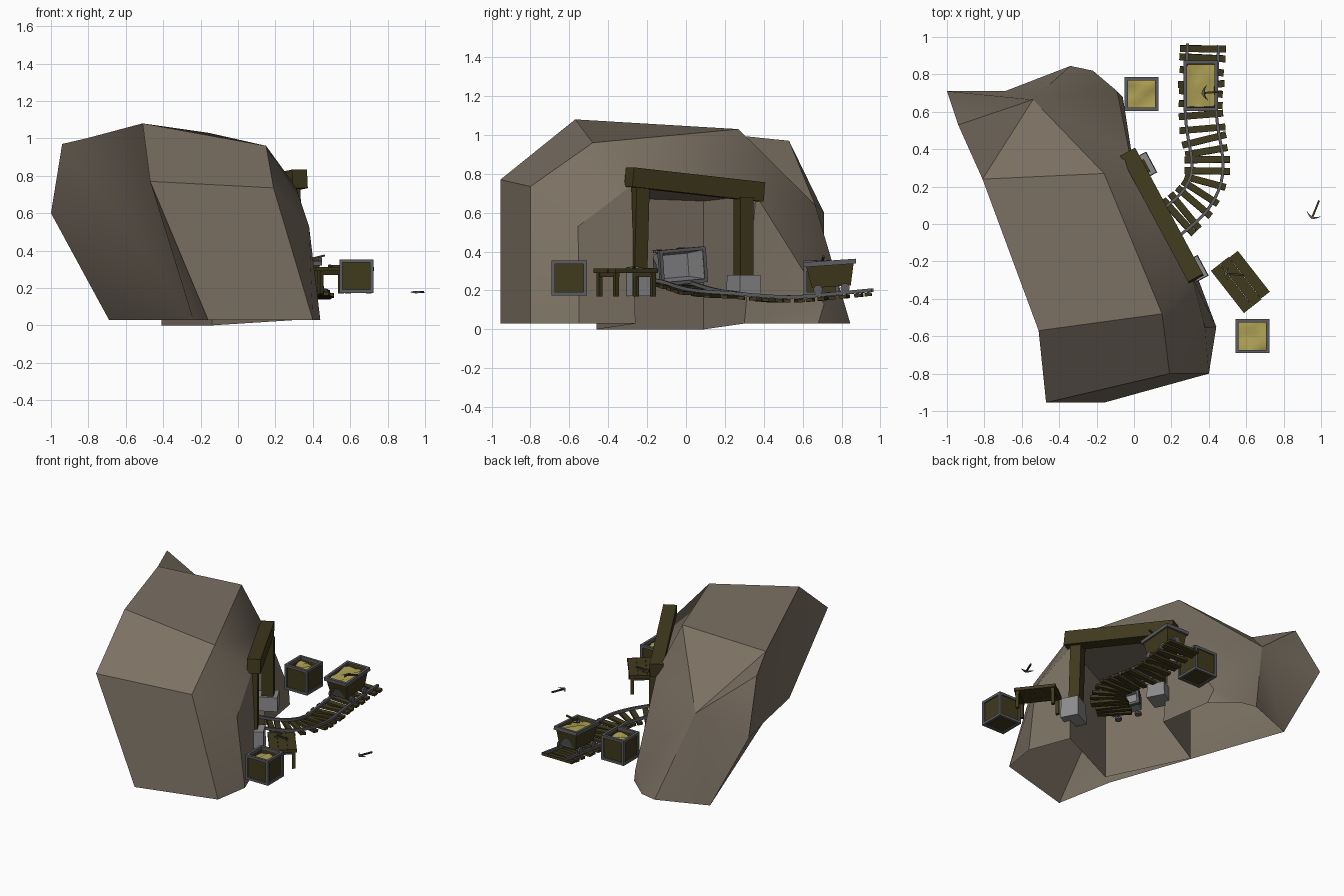
import bpy, bmesh, math, random
from mathutils import Vector, Matrix

if "Cube" in bpy.data.objects:
    bpy.data.objects.remove(bpy.data.objects["Cube"])

random.seed(4)


def material(name, rgb):
    m = bpy.data.materials.new(name)
    m.diffuse_color = (*rgb, 1)
    m.use_nodes = True
    m.node_tree.nodes["Principled BSDF"].inputs["Base Color"].default_value = m.diffuse_color
    return m


ROCK = material("rock", (0.20, 0.165, 0.125))
WOOD = material("wood", (0.05, 0.041, 0.012))
GOLD = material("gold", (0.42, 0.35, 0.09))
IRON = material("iron", (0.11, 0.11, 0.12))
STONE = material("stone", (0.26, 0.26, 0.27))


def finish(name, bm, mat, M=Matrix()):
    bmesh.ops.recalc_face_normals(bm, faces=bm.faces)
    me = bpy.data.meshes.new(name)
    bm.to_mesh(me)
    bm.free()
    ob = bpy.data.objects.new(name, me)
    bpy.context.collection.objects.link(ob)
    me.materials.append(mat)
    ob.matrix_world = M
    return ob


def box(name, size, loc, mat, M=Matrix(), taper=1.0, open_top=False):
    bm = bmesh.new()
    bmesh.ops.create_cube(bm, size=1)
    for v in bm.verts:
        k = taper if v.co.z < 0 else 1
        v.co = Vector((v.co.x * size[0] * k, v.co.y * size[1] * k, v.co.z * size[2])) + Vector(loc)
    if open_top:
        bmesh.ops.delete(bm, geom=[max(bm.faces, key=lambda f: f.calc_center_median().z)], context='FACES_ONLY')
    ob = finish(name, bm, mat, M)
    if open_top:
        s = ob.modifiers.new("walls", 'SOLIDIFY')
        s.thickness = 0.012
    return ob


def place(x, y, z, rz=0.0, rx=0.0, ry=0.0):
    return (Matrix.Translation((x, y, z)) @ Matrix.Rotation(rz, 4, 'Z')
            @ Matrix.Rotation(ry, 4, 'Y') @ Matrix.Rotation(rx, 4, 'X'))


def gold_fill(name, w, d, z, M):
    bm = bmesh.new()
    bmesh.ops.create_grid(bm, x_segments=5, y_segments=5, size=0.5)
    for v in bm.verts:
        v.co = Vector((v.co.x * w, v.co.y * d, z + random.uniform(-0.012, 0.012)))
    ob = finish(name, bm, GOLD, M)
    for p in ob.data.polygons:
        p.use_smooth = True


# Rock: faceted shell with tunnel recess
V = [(-.16, -.955, .03), (-.47, -.955, .77), (-.24, -.54, .03), (-.69, .71, .03), (-.51, -.57, 1.08),
     (-.81, .24, 1.0), (-.94, .53, .97), (-1, .71, .6), (.4, -.8, .03), (.19, -.8, .735),
     (.44, -.55, .03), (.38, -.555, .53), (.15, -.48, .96), (-.16, .27, 1.03), (-.54, .665, .64),
     (-.34, .845, .03), (-.22, .82, .03), (-.09, .71, .13), (.31, -.28, .74), (-.02, .36, .69),
     (.33, -.26, .03), (.0, .3, .03), (-.14, -.46, .68), (-.41, .09, .66), (-.14, -.46, 0),
     (-.41, .09, 0), (-.06, .68, .03)]
F = [(0, 1, 2), (1, 4, 2), (2, 4, 5), (2, 5, 6, 7), (2, 7, 3), (0, 8, 9, 1), (8, 10, 11, 9),
     (1, 9, 12, 4), (9, 11, 12), (11, 18, 12), (4, 12, 13, 5), (12, 18, 19, 13), (5, 13, 14),
     (5, 14, 6), (6, 14, 7), (7, 14, 3), (3, 14, 15), (14, 13, 19), (14, 19, 17), (14, 17, 16, 15),
     (19, 21, 17), (17, 21, 26), (17, 26, 16), (10, 20, 18, 11)]
F += [(18, 20, 24, 22), (19, 23, 25, 21), (22, 24, 25, 23), (18, 22, 23, 19)]
bm = bmesh.new()
vs = [bm.verts.new(v) for v in V]
for f in F:
    bm.faces.new([vs[i] for i in f])
rock = finish("rock_hill", bm, ROCK)
bpy.context.view_layer.objects.active = rock
rock.select_set(True)
bpy.ops.object.shade_smooth_by_angle(angle=math.radians(35))

# Timber portal: local x runs along the opening
A = math.atan2(-.67, .36)
box("portal_beam", (.77, .09, .10), (0, 0, 0), WOOD, place(.15, .045, .745, A, ry=-.1))
box("left_post", (.075, .08, .53), (0, 0, 0), WOOD, place(.285, -.245, .50, A, ry=-.03))
box("right_post", (.075, .08, .46), (0, 0, 0), WOOD, place(.035, .295, .45, A))
box("left_footing", (.12, .14, .145), (0, 0, 0), STONE, place(.305, -.255, .243, A), taper=1.05)
box("right_footing", (.12, .14, .10), (0, 0, 0), STONE, place(.03, .297, .23, A), taper=1.05)

# Track
ctrl = [Vector(p) for p in [(.08, -.10, .24), (.15, -.03, .225), (.25, .05, .20), (.33, .13, .185), (.385, .24, .175),
                            (.39, .36, .163), (.37, .48, .155), (.357, .6, .157), (.36, .77, .172), (.37, .96, .19)]]


def catmull(pts, n):
    out = []
    q = [2 * pts[0] - pts[1]] + pts + [2 * pts[-1] - pts[-2]]
    for i in range(1, len(q) - 2):
        a, b, c, d = q[i - 1:i + 3]
        for k in range(n):
            t = k / n
            out.append(0.5 * (2 * b + (c - a) * t + (2 * a - 5 * b + 4 * c - d) * t * t + (3 * b - a - 3 * c + d) * t ** 3))
    return out + [pts[-1]]


path = catmull(ctrl, 8)
tang = [(path[min(i + 1, len(path) - 1)] - path[max(i - 1, 0)]).normalized() for i in range(len(path))]
for side in (-1, 1):
    bm = bmesh.new()
    rings = []
    for p, t in zip(path[::2], tang[::2]):
        n = Vector((t.y, -t.x, 0)).normalized()
        c = p + n * side * .083 + Vector((0, 0, .012))
        rings.append([bm.verts.new(c + n * a + Vector((0, 0, b))) for a, b in
                      ((-.008, -.009), (.008, -.009), (.008, .009), (-.008, .009))])
    for r, s in zip(rings, rings[1:]):
        for k in range(4):
            bm.faces.new((r[k], r[k - 1], s[k - 1], s[k]))
    bm.faces.new(rings[0])
    bm.faces.new(rings[-1])
    finish("rail", bm, IRON)
dist, nxt = 0, .02
for i in range(1, len(path)):
    dist += (path[i] - path[i - 1]).length
    if dist >= nxt:
        nxt += .06
        t = tang[i]
        box("sleeper", (random.uniform(.22, .25), .036, .018), (0, 0, -.008), WOOD,
            place(*path[i], math.atan2(t.y, t.x) - math.pi / 2 + random.uniform(-.07, .07), rx=math.asin(t.z)))


# Mine carts: tapered tub, rim, end braces, wheels
def cart(M, filled):
    mat = WOOD if filled else STONE
    box("cart_tub", (.165, .25, .125), (0, 0, .095), mat, M, .8, True)
    for s in (-1, 1):
        box("cart_rim_side", (.018, .27, .025), (s * .083, 0, .155), IRON, M)
        box("cart_rim_end", (.17, .018, .025), (0, s * .126, .155), IRON, M)
        box("cart_axle", (.17, .012, .012), (0, s * .07, .022), IRON, M)
        bm = bmesh.new()
        e = [bm.verts.new((x, s * y, z)) for x, y, z in
             ((-.055, .104, .03), (.055, .104, .03), (.018, .122, .10), (-.018, .122, .10))]
        bm.faces.new(e)
        bmesh.ops.solidify(bm, geom=bm.faces[:], thickness=.01)
        finish("cart_end_brace", bm, IRON, M)
        for u in (-1, 1):
            bm = bmesh.new()
            bmesh.ops.create_cone(bm, cap_ends=True, segments=10, radius1=.024, radius2=.024, depth=.014)
            finish("cart_wheel", bm, IRON, M @ place(u * .083, s * .07, .022, ry=math.pi / 2))
    if filled:
        gold_fill("cart_gold", .15, .235, .145, M)


cart(place(.357, .75, .187, rx=.07), True)
# tipped cart in the tunnel mouth, opening outwards
N = Vector((.88, .47, 0)).normalized()
tip = Matrix((Vector((0, 0, 1)), N.cross(Vector((0, 0, 1))), N)).transposed()
if tip.determinant() < 0:
    tip.col[1] = -tip.col[1]
cart(Matrix.Translation((-.03, -.09, .325)) @ tip.to_4x4() @ Matrix.Rotation(.08, 4, 'Z'), False)


# Crates with grey edging
def crate(x, y):
    M = place(x, y, .175)
    h = .082
    box("crate_body", (.165, .165, .165), (0, 0, .088), WOOD, M, 1, True)
    for a in (-1, 1):
        for b in (-1, 1):
            box("crate_corner", (.018, .018, .178), (a * h, b * h, .088), IRON, M)
        for z in (.008, .169):
            box("crate_edge_x", (.178, .018, .018), (0, a * h, z), IRON, M)
            box("crate_edge_y", (.018, .178, .018), (a * h, 0, z), IRON, M)
    gold_fill("crate_gold", .15, .15, .14, M)


crate(.633, -.6)
crate(.04, .695)

# Table: planked top and four legs
T = place(.57, -.308, .17, math.radians(-52))
for k in range(3):
    box("table_plank", (.28 + random.uniform(-.008, .008), .059, .022), (0, (k - 1) * .06, .131), WOOD, T)
for a in (-1, 1):
    box("table_brace", (.02, .16, .02), (a * .115, 0, .11), WOOD, T)
    for b in (-1, 1):
        box("table_leg", (.022, .022, .12), (a * .12, b * .07, .06), WOOD, T)


# Pickaxes: handle along y, curved pointed head
def pickaxe(M):
    box("pickaxe_handle", (.010, .105, .010), (0, .045, 0), WOOD, M)
    bm = bmesh.new()
    rings = []
    for k in range(-3, 4):
        x, w = k * .0135, .007 * (1 - abs(k) / 3.6)
        y = .022 * (k / 3) ** 2
        rings.append([bm.verts.new((x, y + a * w, b * w)) for a, b in ((-1, -1), (1, -1), (1, 1), (-1, 1))])
    for r, s in zip(rings, rings[1:]):
        for k in range(4):
            bm.faces.new((r[k], r[k - 1], s[k - 1], s[k]))
    bm.faces.new(rings[0])
    bm.faces.new(rings[-1])
    finish("pickaxe_head", bm, IRON, M)


pickaxe(place(.953, .035, .178, math.radians(-22)))
pickaxe(place(.49, -.265, .318, math.radians(-95)))
pickaxe(place(.37, .70, .35, math.radians(-85), rx=.25))
